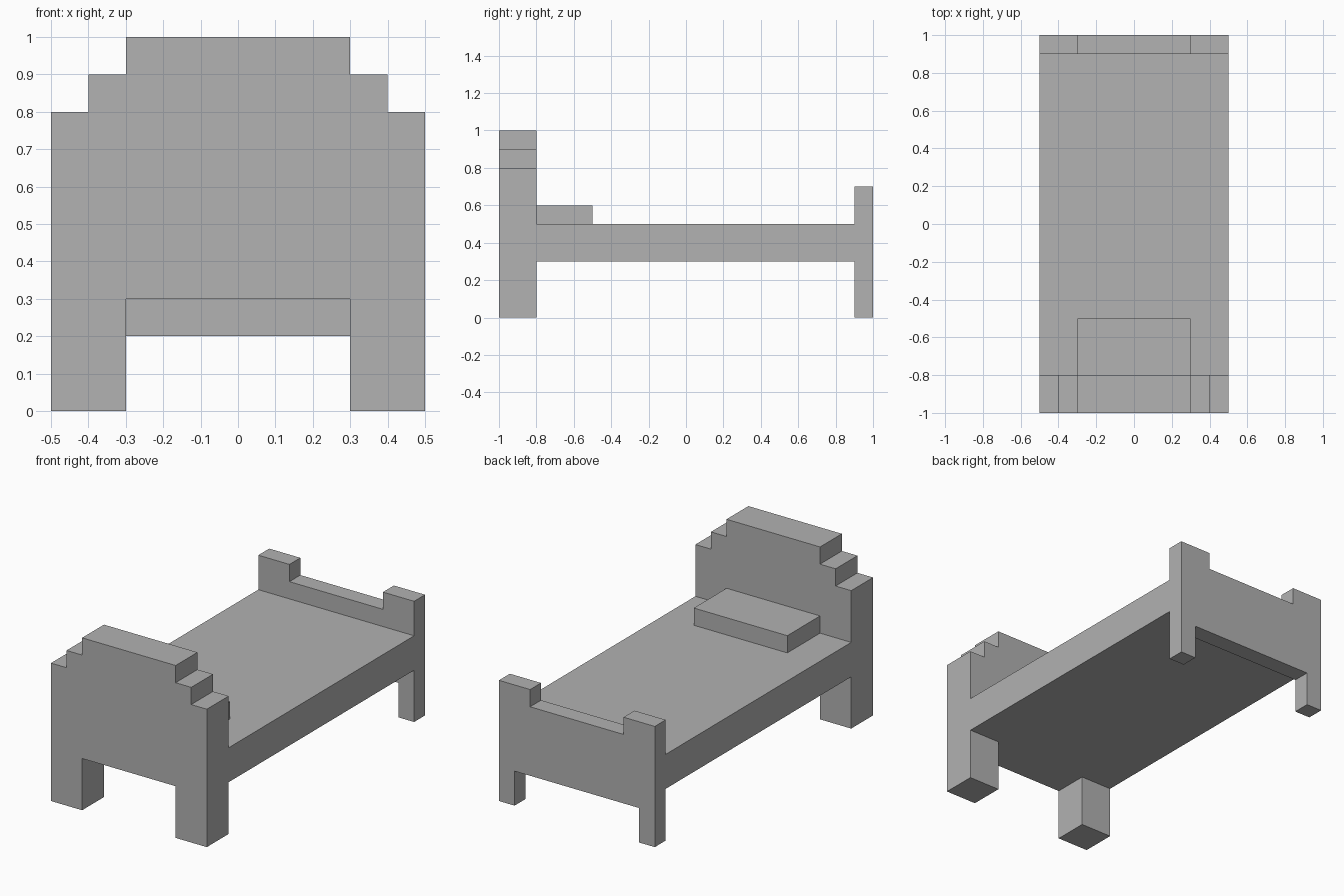
import bpy
import bmesh

cube = bpy.data.objects.get("Cube")
if cube:
    bpy.data.objects.remove(cube, do_unlink=True)

grey = bpy.data.materials.new("plain grey")
grey.use_nodes = True
COLOUR = (0.445, 0.445, 0.445, 1)
grey.diffuse_color = COLOUR
grey.node_tree.nodes["Principled BSDF"].inputs["Base Color"].default_value = COLOUR


def extrude_profile(name, half, y0, y1):
    """Mirror a half outline of (x, z) points across x = 0 and extrude it along y."""
    outline = half + [(-x, z) for x, z in reversed(half)]
    bm = bmesh.new()
    face = bm.faces.new([bm.verts.new((x, y0, z)) for x, z in outline])
    result = bmesh.ops.extrude_face_region(bm, geom=[face], use_keep_orig=True)
    moved = [g for g in result["geom"] if isinstance(g, bmesh.types.BMVert)]
    bmesh.ops.translate(bm, verts=moved, vec=(0, y1 - y0, 0))
    bmesh.ops.recalc_face_normals(bm, faces=bm.faces)
    mesh = bpy.data.meshes.new(name)
    bm.to_mesh(mesh)
    bm.free()
    mesh.materials.append(grey)
    obj = bpy.data.objects.new(name, mesh)
    bpy.context.collection.objects.link(obj)
    return obj


# Stepped headboard with two wide legs
extrude_profile("headboard", [(0.3, 0.3), (0.3, 0), (0.5, 0), (0.5, 0.8), (0.4, 0.8),
                              (0.4, 0.9), (0.3, 0.9), (0.3, 1)], -1, -0.8)

# Footboard with raised corner posts and narrow legs
extrude_profile("footboard", [(0.4, 0.2), (0.4, 0), (0.5, 0), (0.5, 0.7),
                              (0.3, 0.7), (0.3, 0.6)], 0.9, 1)

# Mattress slab and pillow
extrude_profile("mattress", [(0.5, 0.3), (0.5, 0.5)], -0.8, 0.9)
extrude_profile("pillow", [(0.3, 0.5), (0.3, 0.6)], -0.8, -0.5)
